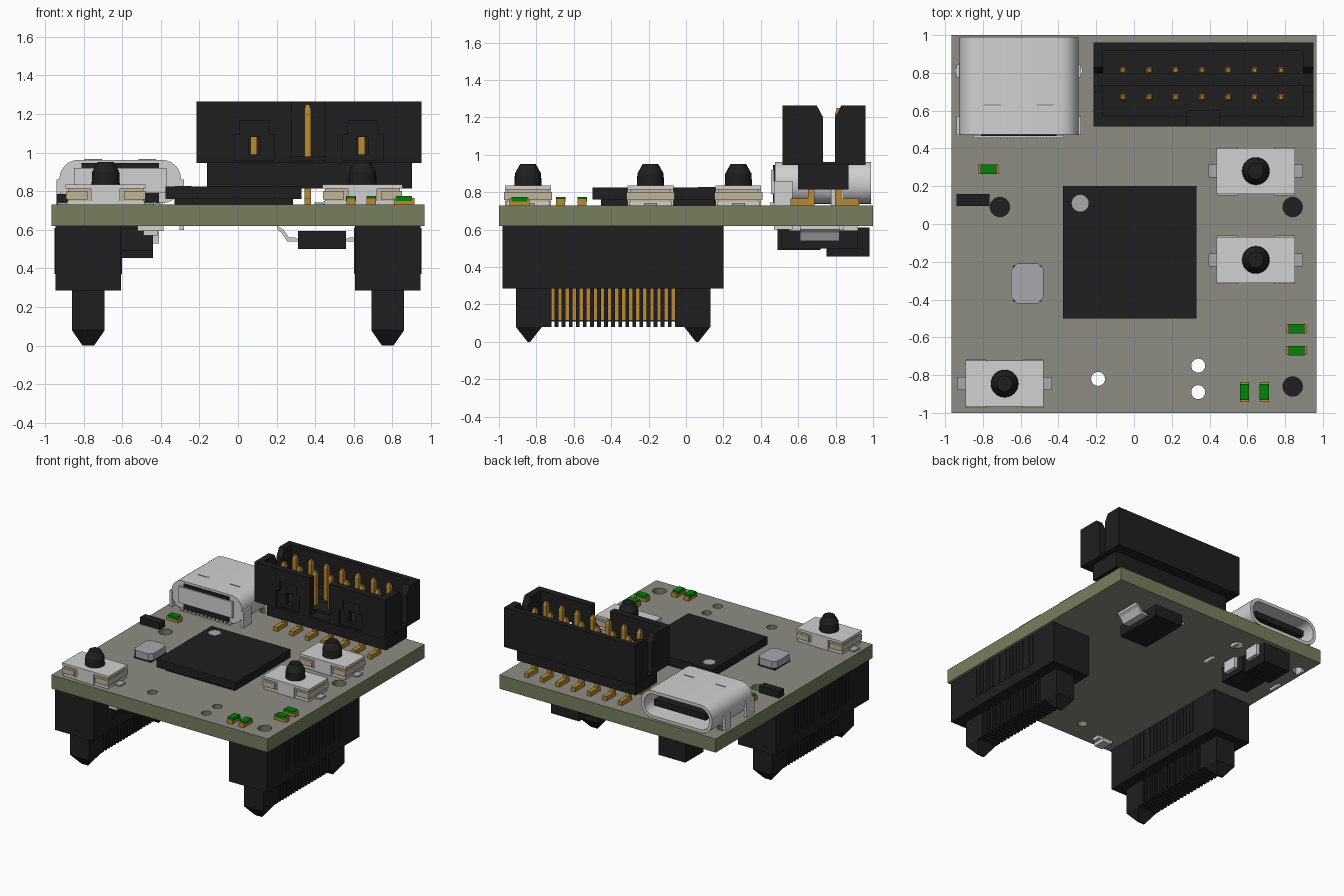
import bpy, bmesh, math
from mathutils import Matrix, Vector

if "Cube" in bpy.data.objects:
    bpy.data.objects.remove(bpy.data.objects["Cube"])


def material(name, r, g, b):
    m = bpy.data.materials.new(name)
    m.use_nodes = True
    col = [(c / 255) ** 2.2 for c in (r, g, b)] + [1]
    m.diffuse_color = col
    m.node_tree.nodes["Principled BSDF"].inputs["Base Color"].default_value = col
    return m


MASK = material("board_grey", 140, 140, 132)
EDGE = material("board_edge_olive", 118, 126, 94)
BLACK = material("black_plastic", 36, 36, 36)
SILVER = material("light_silver", 208, 208, 208)
STEEL = material("steel_grey", 166, 166, 172)
GOLD = material("gold", 186, 136, 54)
GREEN = material("green", 8, 130, 14)
BEIGE = material("beige", 190, 181, 152)


def finish(name, bm, mat, smooth=False):
    bmesh.ops.recalc_face_normals(bm, faces=bm.faces)
    me = bpy.data.meshes.new(name)
    bm.to_mesh(me)
    bm.free()
    ob = bpy.data.objects.new(name, me)
    bpy.context.collection.objects.link(ob)
    if mat:
        me.materials.append(mat)
    if smooth:
        bpy.ops.object.select_all(action='DESELECT')
        ob.select_set(True)
        bpy.context.view_layer.objects.active = ob
        bpy.ops.object.shade_smooth_by_angle(angle=math.radians(35))
    return ob


def add_box(bm, x, y, z):
    size = [b - a for a, b in (x, y, z)]
    mid = [(a + b) / 2 for a, b in (x, y, z)]
    bmesh.ops.create_cube(bm, size=1, matrix=Matrix.Translation(mid) @ Matrix.Diagonal((*size, 1)))


def boxes(name, mat, *parts):
    bm = bmesh.new()
    for p in parts:
        add_box(bm, *p)
    return finish(name, bm, mat)


def prism(name, mat, pts, axis, lo, hi, smooth=False):
    """Extrude a 2D outline along an axis; outline uses the other two axes in order."""
    bm = bmesh.new()
    verts = []
    for a, b in pts:
        co = [a, b]
        co.insert(axis, lo)
        verts.append(bm.verts.new(co))
    face = bm.faces.new(verts)
    res = bmesh.ops.extrude_face_region(bm, geom=[face])
    shift = Vector([hi - lo if i == axis else 0 for i in range(3)])
    bmesh.ops.translate(bm, vec=shift, verts=[v for v in res["geom"] if isinstance(v, bmesh.types.BMVert)])
    return finish(name, bm, mat, smooth)


def rounded(cx, cy, w, h, r, n=6):
    pts = []
    for k, (sx, sy) in enumerate(((1, 1), (-1, 1), (-1, -1), (1, -1))):
        for i in range(n + 1):
            t = (k + i / n) * math.pi / 2
            pts.append((cx + sx * (w / 2 - r) + r * math.cos(t), cy + sy * (h / 2 - r) + r * math.sin(t)))
    return pts


def disc(name, mat, x, y, r, z0, z1, r2=None):
    bm = bmesh.new()
    bmesh.ops.create_cone(bm, cap_ends=True, segments=24, radius1=r, radius2=r if r2 is None else r2,
                          depth=z1 - z0, matrix=Matrix.Translation((x, y, (z0 + z1) / 2)))
    return finish(name, bm, mat, True)


def cut(ob, cutters):
    bpy.context.view_layer.objects.active = ob
    for c in cutters:
        c.hide_render = True
        mod = ob.modifiers.new("cut", 'BOOLEAN')
        mod.operation, mod.solver, mod.object = 'DIFFERENCE', 'EXACT', c
        bpy.ops.object.modifier_apply(modifier=mod.name)
        bpy.data.objects.remove(c)


# Circuit board with through holes
TOP, BOT = 0.73, 0.62
board = boxes("circuit_board", MASK, ((-0.965, 0.965), (-1, 1), (BOT, TOP)))
holes = [(-0.19, -0.82, 0.037), (0.34, -0.75, 0.037), (0.34, -0.89, 0.037), (-0.71, 0.09, 0.052),
         (0.84, 0.09, 0.052), (0.84, -0.86, 0.052), (-0.9, 0.81, 0.045), (-0.32, 0.81, 0.045)]
cut(board, [disc("hole_cutter", None, x, y, r, 0.5, 0.9) for x, y, r in holes])
board.data.materials.clear()
for m in (MASK, EDGE):
    board.data.materials.append(m)
for p in board.data.polygons:
    p.material_index = 0 if abs(p.normal.z) > 0.5 else 1

# Main chip with its marker dot
boxes("main_chip", BLACK, ((-0.375, 0.33), (-0.5, 0.2), (0.76, 0.825)),
      ((-0.33, 0.285), (-0.455, 0.155), (TOP, 0.76)))
disc("chip_marker", STEEL, -0.285, 0.11, 0.045, 0.824, 0.828)
boxes("small_chip", BLACK, ((-0.94, -0.765), (0.095, 0.16), (TOP, 0.785)))

# Crystal can
prism("crystal", STEEL, rounded(-0.565, -0.315, 0.17, 0.21, 0.03, 1), 2, 0.745, 0.8)
boxes("crystal_base", BLACK, ((-0.64, -0.49), (-0.41, -0.22), (TOP, 0.745)))

# Push buttons
for i, (x, y) in enumerate(((0.645, 0.28), (0.645, -0.19), (-0.685, -0.845))):
    boxes(f"button_body_{i}", BEIGE, ((x - 0.195, x + 0.195), (y - 0.11, y + 0.11), (TOP + 0.01, 0.818)),
          *[((x + s * 0.15 - 0.055, x + s * 0.15 + 0.055), (y - 0.128, y + 0.128), (0.758, 0.8))
            for s in (-1, 1)])
    boxes(f"button_cover_{i}", SILVER, ((x - 0.207, x + 0.207), (y - 0.122, y + 0.122), (0.815, 0.835)),
          ((x - 0.075, x + 0.075), (y - 0.122, y + 0.122), (TOP, 0.82)),
          ((x - 0.2, x + 0.2), (y - 0.115, y + 0.115), (TOP, 0.75)))
    boxes(f"button_tabs_{i}", STEEL, *[((x + s * 0.225 - 0.025, x + s * 0.225 + 0.025),
          (y - 0.035, y + 0.035), (TOP, 0.742)) for s in (-1, 1)])
    disc(f"button_plunger_{i}", BLACK, x, y, 0.073, 0.835, 0.9, 0.07)
    disc(f"button_tip_{i}", BLACK, x, y, 0.07, 0.9, 0.95, 0.042)

# Indicator lights
for i, (x, y, along_x) in enumerate(((-0.77, 0.29, 1), (0.86, -0.555, 1), (0.86, -0.67, 1),
                                     (0.585, -0.89, 0), (0.69, -0.89, 0))):
    def part(half, wide, z, off=0):
        a, b = (off - half, off + half), (-wide, wide)
        dx, dy = (a, b) if along_x else (b, a)
        return ((x + dx[0], x + dx[1]), (y + dy[0], y + dy[1]), z)
    boxes(f"light_lens_{i}", GREEN, part(0.042, 0.025, (0.75, 0.775)))
    boxes(f"light_contacts_{i}", GOLD, part(0.045, 0.022, (TOP, 0.75)),
          *[part(0.008, 0.024, (TOP, 0.765), s * 0.045) for s in (-1, 1)])

# Shrouded pin header
header = boxes("header_shroud", BLACK, ((-0.215, 0.95), (0.515, 0.96), (0.945, 1.264)))
cutters = [boxes("cavity", None, ((-0.165, 0.895), (0.57, 0.915), (0.98, 1.4))),
           boxes("key_slot", None, ((0.28, 0.45), (0.45, 0.6), (0.96, 1.4))),
           boxes("end_slots", None, ((-0.4, 1.2), (0.733, 0.797), (0.96, 1.4))),
           prism("end_vees", None, [(0.733, 1.2), (0.797, 1.2), (0.85, 1.3), (0.68, 1.3)], 0, -0.4, 1.2)]
for x in (0.085, 0.645):
    cutters += [boxes("recess", None, ((x - 0.105, x + 0.105), (0.4, 0.53), (0.96, 1.09))),
                boxes("recess_top", None, ((x - 0.075, x + 0.075), (0.4, 0.53), (1.08, 1.165))),
                boxes("window", None, ((x - 0.028, x + 0.028), (0.4, 0.6), (0.99, 1.08)))]
cut(header, cutters)
boxes("header_base", BLACK, ((-0.16, 0.9), (0.6, 0.87), (0.815, 0.95)))

pins = bmesh.new()
for c in range(7):
    x = -0.058 + c * 0.1395
    for s in (-1, 1):
        y, w = 0.742 + s * 0.072, 0.017
        add_box(pins, (x - w, x + w), (y - w, y + w), (0.76, 1.22))
        bmesh.ops.create_cone(pins, cap_ends=True, segments=4, radius1=w * 1.41, radius2=w * 0.7, depth=0.03,
                              matrix=Matrix.Translation((x, y, 1.235)) @ Matrix.Rotation(math.pi / 4, 4, 'Z'))
        add_box(pins, (x - w, x + w), sorted((y - s * w, y + s * 0.11)), (TOP, 0.765))
finish("header_pins", pins, GOLD)

# Rounded socket with hollow mouth at the back
CX = -0.61
socket = prism("socket_shell", SILVER, rounded(CX, 0.85, 0.63, 0.225, 0.1), 1, 0.475, 0.99)
cut(socket, [prism("mouth", None, rounded(CX, 0.85, 0.58, 0.175, 0.08), 1, 0.56, 1.1)])
bpy.ops.object.select_all(action='DESELECT')
socket.select_set(True)
bpy.ops.object.shade_smooth_by_angle(angle=math.radians(35))
boxes("socket_tongue", BLACK, ((CX - 0.23, CX + 0.23), (0.55, 0.95), (0.825, 0.875)),
      ((CX - 0.24, CX + 0.24), (0.55, 0.6), (0.79, 0.91)))
boxes("socket_rear_insert", BLACK, ((CX - 0.2, CX + 0.2), (0.465, 0.5), (0.735, 0.945)))
boxes("socket_rear_plate", SILVER, ((CX - 0.24, CX + 0.24), (0.455, 0.47), (0.79, 0.92)),
      *[((CX + k * 0.035 - 0.01, CX + k * 0.035 + 0.01), (0.45, 0.5), (TOP, 0.745)) for k in range(-6, 7)])
boxes("socket_legs", SILVER,
      *[((CX + s * 0.318 - 0.012, CX + s * 0.318 + 0.012), y, (0.6, z))
        for s in (-1, 1) for y, z in (((0.47, 0.57), 0.86), ((0.775, 0.845), 0.85))])
boxes("socket_springs", STEEL, *[((CX + s * 0.14 - 0.045, CX + s * 0.14 + 0.045), (0.625, 0.635), (0.96, 0.966))
                                 for s in (-1, 1)])

# Board-to-board connectors underneath
for side, cx in (("left", 0.775), ("right", -0.775)):
    boxes(f"{side}_connector_body", BLACK, ((cx - 0.17, cx + 0.17), (-0.98, 0.2), (0.285, BOT)))
    posts = bmesh.new()
    add_box(posts, (cx - 0.04, cx + 0.04), (-0.8, 0.03), (0.11, 0.29))
    add_box(posts, (cx - 0.085, cx + 0.085), (-0.91, -0.74), (0.08, 0.29))
    add_box(posts, (cx - 0.085, cx + 0.085), (-0.04, 0.13), (0.08, 0.29))
    for k in range(19):
        y = -0.73 + k * 0.0378
        add_box(posts, (cx - 0.085, cx + 0.085), (y - 0.01, y + 0.01), (0.08, 0.29))
        # Raised ribs on both long sides
        add_box(posts, (cx - 0.174, cx + 0.174), (y - 0.01, y + 0.01), (0.37, 0.61))
    finish(f"{side}_connector_tongue", posts, BLACK)
    boxes(f"{side}_connector_contacts", GOLD,
          *[((cx - 0.055, cx + 0.055), (y - 0.012, y + 0.012), (0.115, 0.284))
            for y in [-0.711 + k * 0.0378 for k in range(18)]])
    for j, y in enumerate((-0.84, 0.06)):
        bm = bmesh.new()
        add_box(bm, (cx - 0.085, cx + 0.085), (y - 0.07, y + 0.07), (0, 0.08))
        for v in bm.verts:
            if v.co.z < 0.01:
                v.co.x = cx + (v.co.x - cx) * 0.35
                v.co.y = y + (v.co.y - y) * 0.1
        finish(f"{side}_connector_guide_{j}", bm, BLACK)

# Power diode with bent leads
boxes("diode_body", BLACK, ((0.31, 0.56), (0.51, 0.92), (0.5, 0.595)))
for s in (-1, 1):
    lead = [(0.14, 0.56), (0.17, 0.56), (0.2, 0.6), (0.23, 0.62), (0.23, 0.6), (0.21, 0.585), (0.18, 0.54), (0.1, 0.54)]
    prism("diode_lead", SILVER, [(0.435 + s * x, z) for x, z in lead], 1, 0.61, 0.82)

# Two-part switch block and its clips
boxes("switch_block", BLACK, ((-0.68, -0.44), (0.49, 0.72), (0.49, 0.61)),
      ((-0.68, -0.44), (0.75, 0.98), (0.455, 0.61)), ((-0.66, -0.46), (0.7, 0.77), (0.51, BOT)))
boxes("switch_clips", SILVER, *[((-0.45, -0.41), (y - 0.06, y + 0.06), (0.53, BOT)) for y in (0.61, 0.86)])

# Small metal part near the front edge
boxes("edge_part", SILVER, ((-0.52, -0.385), (-0.93, -0.87), (0.595, BOT)),
      ((-0.49, -0.415), (-0.95, -0.85), (0.57, 0.6)))
